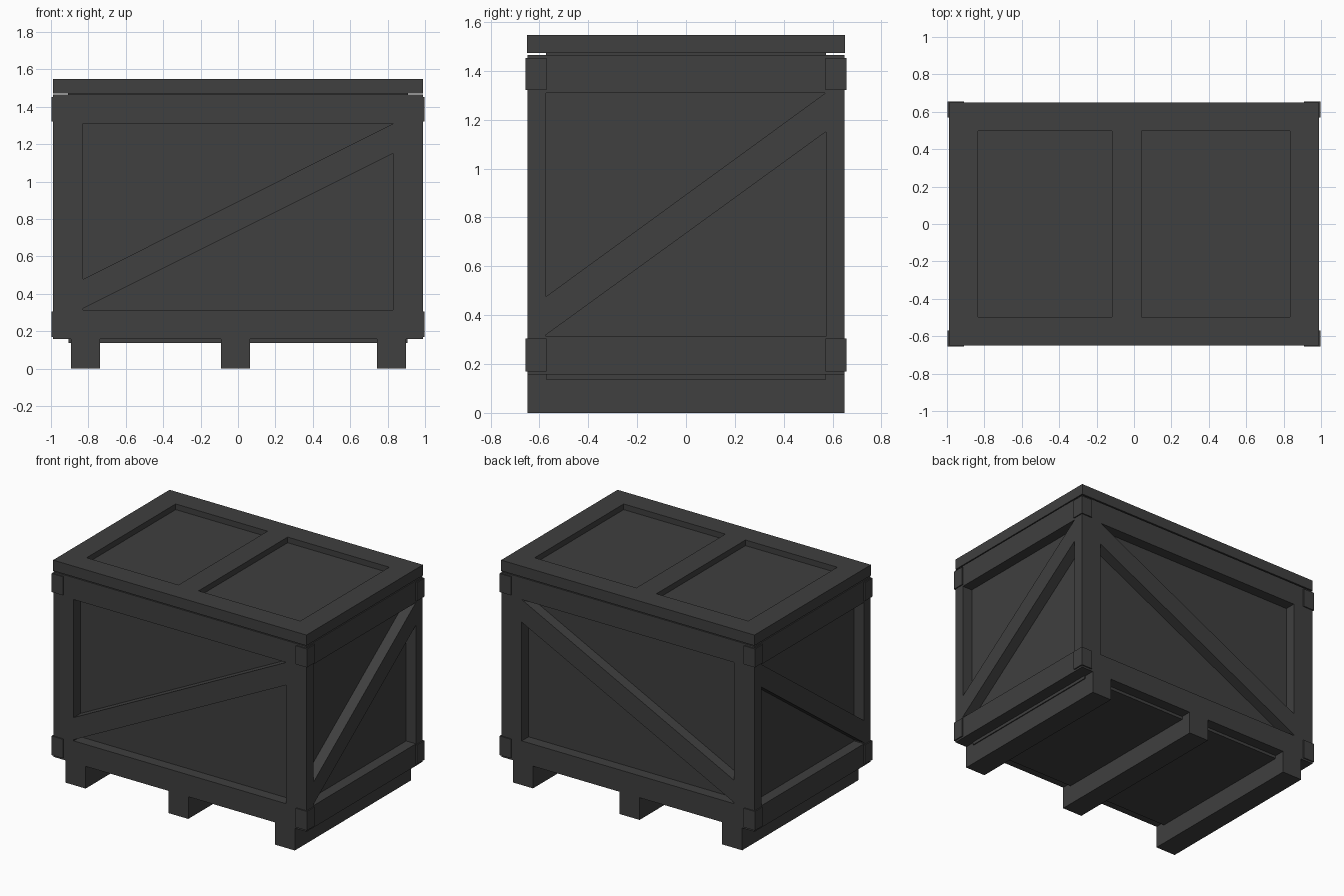
import bpy, bmesh

if "Cube" in bpy.data.objects:
    bpy.data.objects.remove(bpy.data.objects["Cube"])

dark = bpy.data.materials.new("dark_paint")
dark.diffuse_color = (0.05, 0.05, 0.05, 1)
dark.use_nodes = True
dark.node_tree.nodes["Principled BSDF"].inputs["Base Color"].default_value = dark.diffuse_color


def finish(name, bm):
    bmesh.ops.recalc_face_normals(bm, faces=bm.faces)
    mesh = bpy.data.meshes.new(name)
    bm.to_mesh(mesh)
    bm.free()
    mesh.materials.append(dark)
    ob = bpy.data.objects.new(name, mesh)
    bpy.context.collection.objects.link(ob)
    return ob


def box(name, x, y, z):
    bm = bmesh.new()
    bmesh.ops.create_cube(bm, size=1)
    for v in bm.verts:
        v.co = [(a + b) / 2 + c * (b - a) for (a, b), c in zip((x, y, z), v.co)]
    return finish(name, bm)


def prism(name, points, offset):
    bm = bmesh.new()
    face = bm.faces.new([bm.verts.new(p) for p in points])
    ext = bmesh.ops.extrude_face_region(bm, geom=[face])
    new = [g for g in ext["geom"] if isinstance(g, bmesh.types.BMVert)]
    bmesh.ops.translate(bm, verts=new, vec=offset)
    return finish(name, bm)


def span(s, a, b):
    return tuple(sorted((s * a, s * b)))


X, Y, B, T = 0.99, 0.648, 0.157, 1.465      # body half sizes, bottom, top
XI, YI, W, D = 0.83, 0.572, 0.155, 0.076    # frame openings, board width, depth
ZLO, ZHI = B + W, T - W

# Skids and floor
for i, x in enumerate((-0.815, -0.013, 0.82)):
    box(f"skid_{i + 1}", (x - 0.078, x + 0.078), (-Y, Y), (0, B))
box("floor", (-0.905, 0.905), (-YI, YI), (0.136, 0.19))

for s, end, side in ((-1, "front", "left"), (1, "back", "right")):
    # Front and back frames, panels and braces
    y = span(s, YI, Y)
    for t, n in ((-1, "left"), (1, "right")):
        box(f"{end}_{n}_stile", span(t, XI, X), y, (B, T))
    box(f"{end}_lower_rail", (-XI, XI), y, (B, ZLO))
    box(f"{end}_upper_rail", (-XI, XI), y, (ZHI, T))
    box(f"{end}_panel", (-0.91, 0.91), span(s, YI - 0.03, YI), (B, T))
    prism(f"{end}_brace", [(-XI, s * YI, 0.32), (XI, s * YI, 1.15),
                           (XI, s * YI, ZHI), (-XI, s * YI, 0.477)], (0, s * D, 0))

    # Side rails, panels and braces
    x = span(s, X - D, X)
    box(f"{side}_lower_rail", x, (-YI, YI), (B, ZLO))
    box(f"{side}_upper_rail", x, (-YI, YI), (ZHI, T))
    box(f"{side}_panel", span(s, X - D - 0.03, X - D), (-YI, YI), (B, T))
    prism(f"{side}_brace", [(s * (X - D), -YI, 0.32), (s * (X - D), YI, 1.15),
                            (s * (X - D), YI, ZHI), (s * (X - D), -YI, 0.477)], (s * D, 0, 0))

    # Corner caps, lower and upper
    for t in (-1, 1):
        for n, z in (("lower", (0.17, 0.305)), ("upper", (1.322, 1.453))):
            box(f"{n}_{end}_corner_cap_{'left' if t < 0 else 'right'}",
                span(t, 0.91, 0.998), span(s, 0.57, 0.656), z)

# Lid frame, cross bar and recessed panel
LID = (1.472, 1.547)
for s, end, side in ((-1, "front", "left"), (1, "back", "right")):
    box(f"lid_{end}_rail", (-X, X), span(s, 0.497, 0.65), LID)
    box(f"lid_{side}_rail", span(s, 0.835, X), (-0.497, 0.497), LID)
box("lid_cross_bar", (-0.117, 0.04), (-0.497, 0.497), LID)
box("lid_panel", (-0.91, 0.91), (-YI, YI), (1.455, 1.507))
